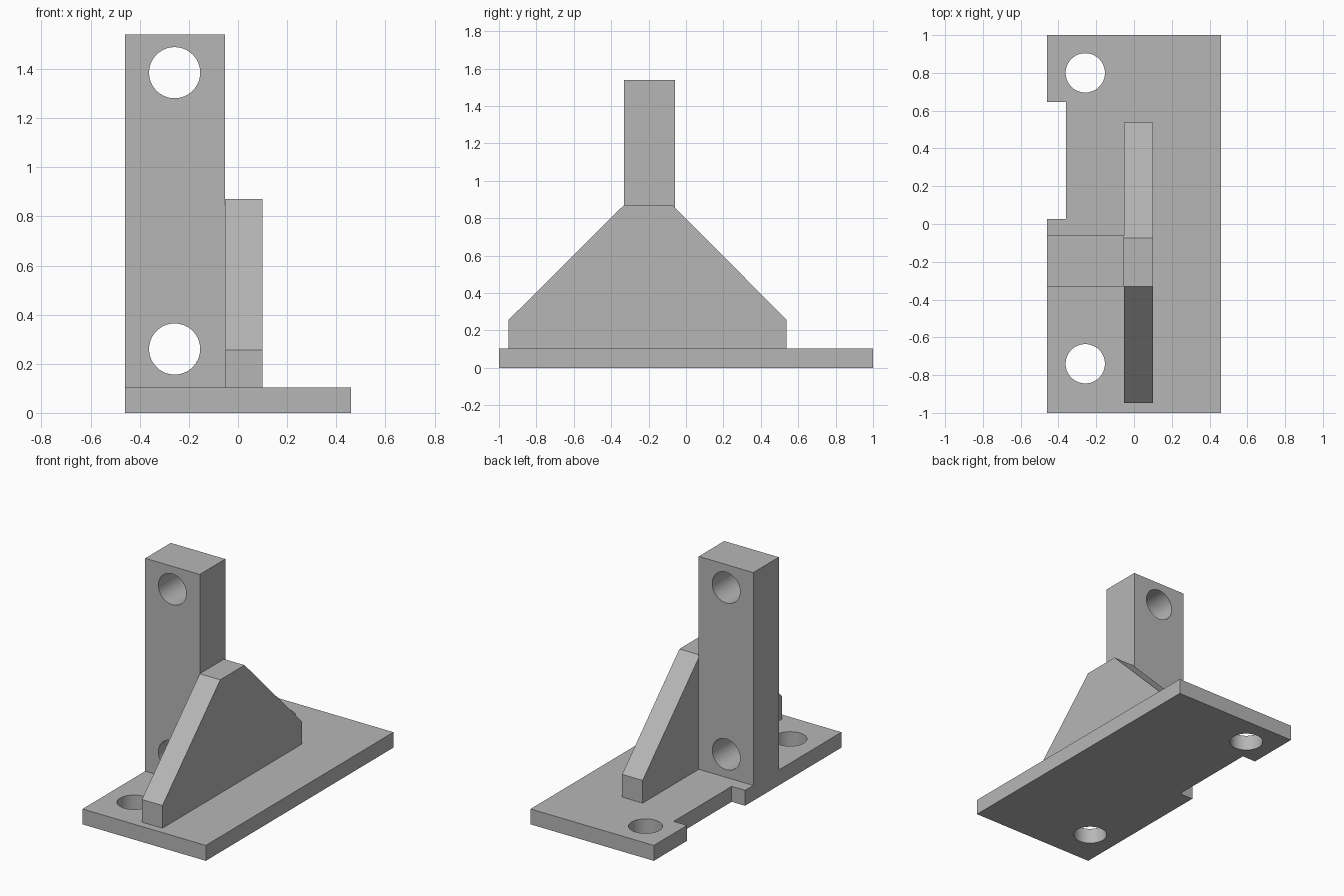
import bpy
import bmesh
from math import pi, radians
from mathutils import Matrix, Vector

cube = bpy.data.objects.get("Cube")
if cube:
    bpy.data.objects.remove(cube, do_unlink=True)

# Single grey material
grey = bpy.data.materials.new("plain grey")
grey.use_nodes = True
color = (0.47, 0.47, 0.47, 1)
grey.diffuse_color = color
grey.node_tree.nodes["Principled BSDF"].inputs["Base Color"].default_value = color


def finish(name, bm):
    bmesh.ops.recalc_face_normals(bm, faces=bm.faces)
    mesh = bpy.data.meshes.new(name)
    bm.to_mesh(mesh)
    bm.free()
    mesh.materials.append(grey)
    obj = bpy.data.objects.new(name, mesh)
    bpy.context.collection.objects.link(obj)
    return obj


def prism(name, points, direction):
    """Extrude a closed outline along a direction."""
    bm = bmesh.new()
    face = bm.faces.new([bm.verts.new(p) for p in points])
    extruded = bmesh.ops.extrude_face_region(bm, geom=[face])["geom"]
    verts = [v for v in extruded if isinstance(v, bmesh.types.BMVert)]
    bmesh.ops.translate(bm, verts=verts, vec=Vector(direction))
    return finish(name, bm)


def drill(obj, centers, radius, rotation):
    """Cut round through holes, then remove the cutter."""
    bm = bmesh.new()
    for center in centers:
        bmesh.ops.create_cone(bm, cap_ends=True, segments=64, radius1=radius,
                              radius2=radius, depth=0.6,
                              matrix=Matrix.Translation(center) @ rotation)
    cutter = finish("hole_cutter", bm)
    cutter.hide_render = True
    mod = obj.modifiers.new("holes", "BOOLEAN")
    mod.operation = "DIFFERENCE"
    mod.solver = "EXACT"
    mod.object = cutter
    bpy.ops.object.select_all(action="DESELECT")
    bpy.context.view_layer.objects.active = obj
    obj.select_set(True)
    bpy.ops.object.modifier_apply(modifier=mod.name)
    bpy.data.objects.remove(cutter, do_unlink=True)
    bpy.ops.object.shade_smooth_by_angle(angle=radians(30))


side, notch, inner, rib = 0.46, -0.36, -0.053, 0.1
base_top, post_top = 0.104, 1.54
front, back = -0.332, -0.06
hole_x, hole_r = -0.258, 0.104

# Base plate with a rectangular notch in its right edge
outline = [(-side, -1), (side, -1), (side, 1), (-side, 1),
           (-side, 0.645), (notch, 0.645), (notch, 0.027), (-side, 0.027)]
base = prism("base_plate", [(x, y, 0) for x, y in outline], (0, 0, base_top))
drill(base, [(hole_x, -0.74, 0), (hole_x, 0.8, 0)], hole_r, Matrix())

# Upright post with two horizontal holes
outline = [(-side, base_top), (inner, base_top), (inner, post_top), (-side, post_top)]
post = prism("upright_post", [(x, front, z) for x, z in outline], (0, back - front, 0))
middle = (front + back) / 2
drill(post, [(hole_x, middle, 0.26), (hole_x, middle, 1.385)], hole_r,
      Matrix.Rotation(pi / 2, 4, "X"))

# Tapered bracing rib beside the post
outline = [(-0.948, base_top), (-0.948, 0.257), (front, 0.87),
           (-0.073, 0.87), (0.538, 0.257), (0.538, base_top)]
prism("bracing_rib", [(inner, y, z) for y, z in outline], (rib - inner, 0, 0))
